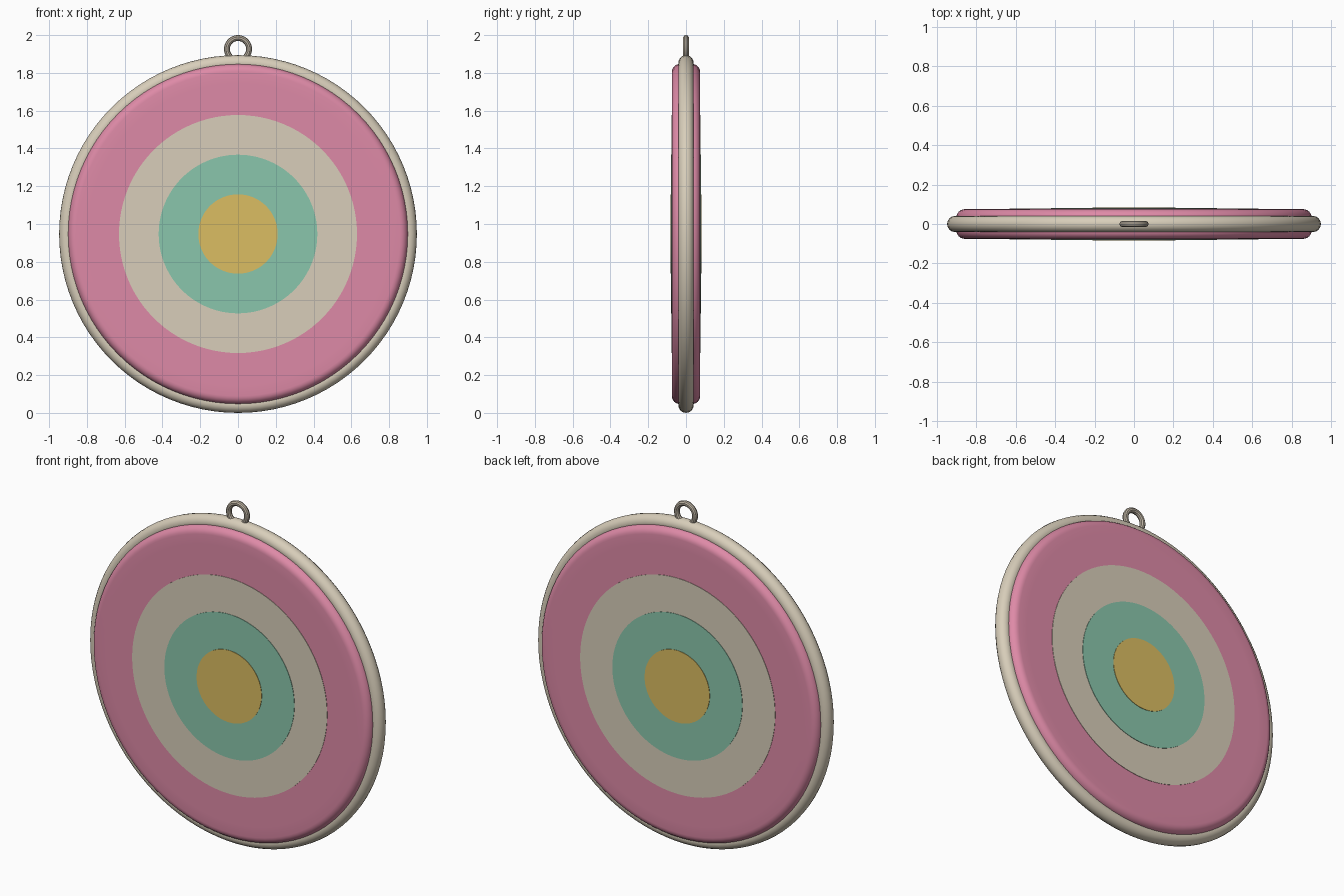
import bpy, bmesh, math
from mathutils import Matrix

if "Cube" in bpy.data.objects:
    bpy.data.objects.remove(bpy.data.objects["Cube"])

CENTRE_Z = 0.947


def srgb(r, g, b):
    lin = lambda c: ((c / 255 + 0.055) / 1.055) ** 2.4
    return (lin(r), lin(g), lin(b), 1)


def material(name, rgb):
    m = bpy.data.materials.new(name)
    m.diffuse_color = srgb(*rgb)
    m.use_nodes = True
    m.node_tree.nodes["Principled BSDF"].inputs["Base Color"].default_value = m.diffuse_color
    return m


pink = material("pink", (222, 138, 167))
cream = material("cream", (216, 206, 186))
teal = material("teal", (138, 198, 172))
yellow = material("yellow", (219, 189, 98))
metal = material("warm_grey", (188, 178, 162))


def lathe(name, profile, mat, segments=96):
    """Spin a (radius, depth) profile round the front-to-back axis."""
    bm = bmesh.new()
    verts = [bm.verts.new((r, y, 0)) for r, y in profile]
    edges = [bm.edges.new(pair) for pair in zip(verts, verts[1:])]
    bmesh.ops.spin(bm, geom=verts + edges, cent=(0, 0, 0), axis=(0, 1, 0),
                   angle=math.tau, steps=segments)
    bmesh.ops.remove_doubles(bm, verts=bm.verts, dist=1e-5)
    bmesh.ops.recalc_face_normals(bm, faces=bm.faces)
    return finish(name, bm, mat, CENTRE_Z)


def finish(name, bm, mat, z):
    mesh = bpy.data.meshes.new(name)
    bm.to_mesh(mesh)
    bm.free()
    mesh.materials.append(mat)
    ob = bpy.data.objects.new(name, mesh)
    ob.location.z = z
    bpy.context.collection.objects.link(ob)
    bpy.context.view_layer.objects.active = ob
    bpy.ops.object.select_all(action='DESELECT')
    ob.select_set(True)
    bpy.ops.object.shade_smooth_by_angle(angle=math.radians(35))
    return ob


def circle(r, cx, cy, n, start=0, sweep=math.tau):
    return [(cx + r * math.cos(start + sweep * i / n),
             cy + r * math.sin(start + sweep * i / n)) for i in range(n + 1)]


# Padded disc with rounded edges on both faces
R, H, B = 0.90, 0.075, 0.042
front_edge = circle(B, R - B, -H + B, 6, -math.pi / 2, math.pi / 2)
back_edge = [(r, -y) for r, y in reversed(front_edge)]
lathe("padded_disc", [(0, -H), (0.8, -H)] + front_edge + back_edge
      + [(0.8, H), (0, H)], pink)

# Outer rim tube
lathe("outer_rim", circle(0.041, 0.906, 0, 16), cream)

# Thin target rings, stacked on the front and the back
rings = [("outer_ring", 0.63, cream, 0.0775),
         ("middle_ring", 0.42, teal, 0.080),
         ("bullseye", 0.21, yellow, 0.0825)]
for side, s in (("front", -1), ("back", 1)):
    for name, r, mat, depth in rings:
        lathe(f"{side}_{name}", [(0, s * depth), (r, s * depth), (r, s * 0.074)], mat)

# Hanging loop on top
loop = lathe("hanging_loop", circle(0.0155, 0.0585, 0, 10), metal, 40)
loop.location.z = 2.0 - 0.074
